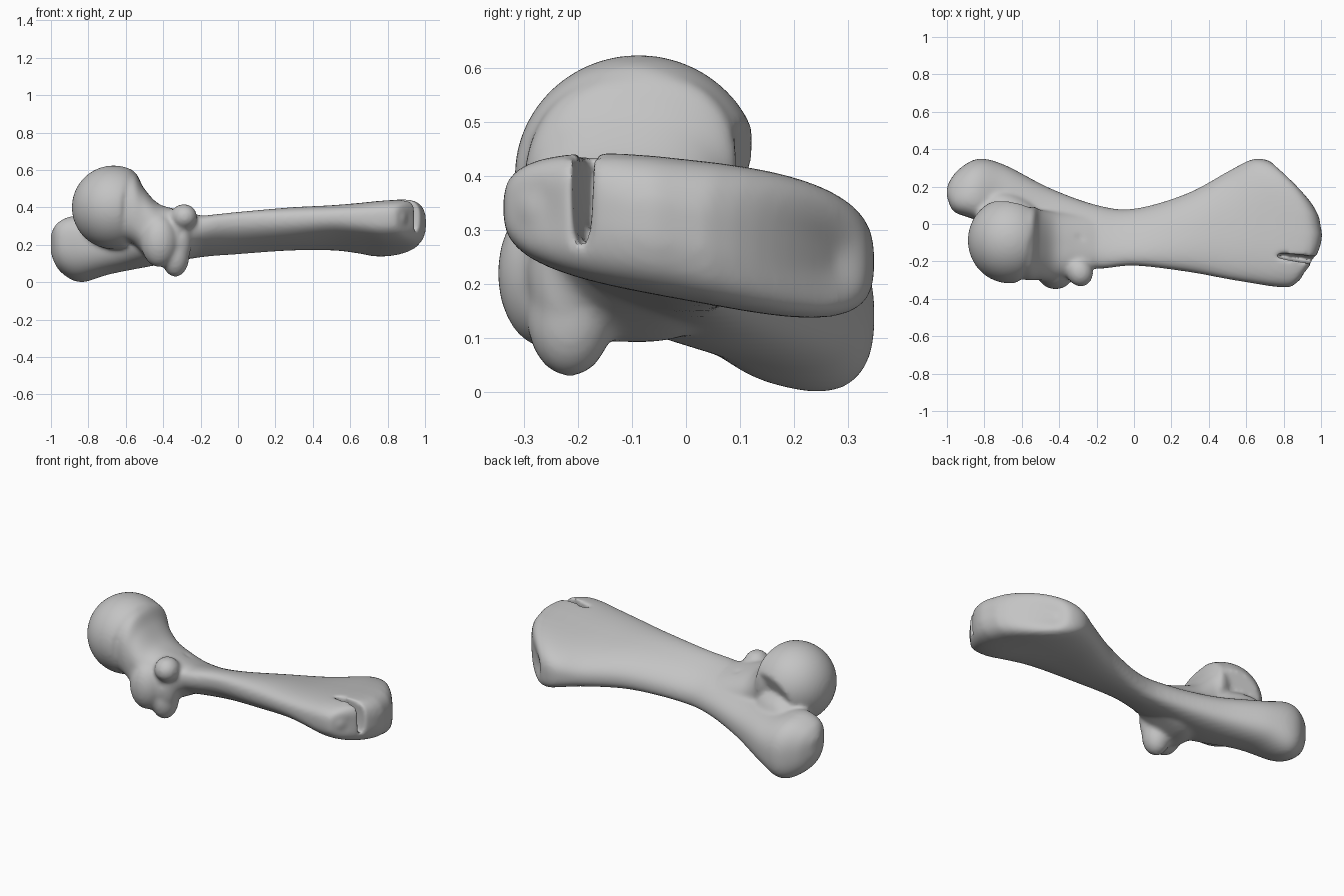
import bpy, bmesh, math
from mathutils import Vector, Matrix

if "Cube" in bpy.data.objects:
    bpy.data.objects.remove(bpy.data.objects["Cube"])

bone_grey = bpy.data.materials.new("bone_grey")
bone_grey.use_nodes = True
colour = (0.55, 0.55, 0.55, 1)
bone_grey.diffuse_color = colour
bone_grey.node_tree.nodes["Principled BSDF"].inputs["Base Color"].default_value = colour

SIDES, STEPS = 48, 6


def spow(v, p):
    return math.copysign(abs(v) ** p, v)


def catmull(p, q, r, s, t):
    return [0.5 * (2 * b + (c - a) * t + (2 * a - 5 * b + 4 * c - d) * t * t
                   + (3 * b - a - 3 * c + d) * t ** 3) for a, b, c, d in zip(p, q, r, s)]


def loft(bm, stations):
    """Skin flattened rings: front edge x,y,z,half height, back edge x,y,z,half height, bow, roundness."""
    n = len(stations)
    rows = []
    for i in range(n - 1):
        quad = [stations[max(0, min(n - 1, i + k))] for k in (-1, 0, 1, 2)]
        rows += [catmull(*quad, k / STEPS) for k in range(STEPS)]
    rows.append(stations[-1])
    rings = []
    for r in rows:
        a, b = Vector(r[0:3]), Vector(r[4:7])
        ring = []
        for k in range(SIDES):
            ang = 2 * math.pi * (k + 0.5) / SIDES
            u, v = spow(math.cos(ang), r[9]), spow(math.sin(ang), r[9])
            f = (u + 1) / 2
            p = a.lerp(b, f)
            p.z += v * (r[3] + (r[7] - r[3]) * f)
            # The bow pushes the middle outwards and slightly up
            p += Vector((1, 0, 0.08)) * r[8] * (1 - u * u)
            ring.append(bm.verts.new(p))
        rings.append(ring)
    faces = []
    for ring in (rings[0], rings[-1]):
        # Ladder of quads closes each end, following its bow
        for k in range(SIDES // 2 - 1):
            quad = (ring[k], ring[k + 1], ring[SIDES - 2 - k], ring[SIDES - 1 - k])
            faces.append(bm.faces.new(quad))
    for p, q in zip(rings, rings[1:]):
        for k in range(SIDES):
            m = (k + 1) % SIDES
            faces.append(bm.faces.new((p[k], p[m], q[m], q[k])))
    bmesh.ops.recalc_face_normals(bm, faces=faces)


def ellipsoid(bm, centre, radii, turn=0.0):
    mat = Matrix.Translation(centre) @ Matrix.Rotation(turn, 4, 'Z') @ Matrix.Diagonal((*radii, 1))
    bmesh.ops.create_uvsphere(bm, u_segments=40, v_segments=24, radius=1, matrix=mat)


def make_object(name, bm):
    mesh = bpy.data.meshes.new(name)
    bm.to_mesh(mesh)
    bm.free()
    ob = bpy.data.objects.new(name, mesh)
    bpy.context.collection.objects.link(ob)
    return ob


# Rounded joint head, cut off where the neck begins and undercut at the back
bm = bmesh.new()
ellipsoid(bm, (-0.665, -0.088, 0.4), (0.224, 0.23, 0.224))
for point, normal in (((-0.55, -0.05, 0.6), (1, -0.22, -0.07)),
                      ((-0.66, 0.122, 0.49), (0.25, 0.9, -0.34))):
    cut = bmesh.ops.bisect_plane(bm, geom=bm.verts[:] + bm.edges[:] + bm.faces[:],
                                 plane_co=point, plane_no=normal, clear_outer=True)
    rim = [e for e in cut["geom_cut"] if isinstance(e, bmesh.types.BMEdge)]
    bmesh.ops.contextual_create(bm, geom=rim)

# Shaft, tilted with its front edge high, from the rear knob to the broad end joint
loft(bm, [
    (-0.992, 0.12, 0.22, 0.05, -0.98, 0.24, 0.19, 0.05, -0.015, 0.85),
    (-0.962, 0.065, 0.22, 0.125, -0.932, 0.297, 0.16, 0.125, -0.01, 0.8),
    (-0.87, 0.03, 0.215, 0.17, -0.83, 0.349, 0.14, 0.17, 0, 0.8),
    (-0.68, -0.04, 0.205, 0.13, -0.69, 0.315, 0.155, 0.135, 0, 0.8),
    (-0.45, -0.22, 0.25, 0.11, -0.45, 0.192, 0.17, 0.11, 0, 0.8),
    (-0.2, -0.24, 0.30, 0.088, -0.2, 0.102, 0.19, 0.093, 0, 0.85),
    (0, -0.223, 0.325, 0.088, 0, 0.082, 0.20, 0.088, 0, 0.85),
    (0.28, -0.255, 0.335, 0.098, 0.28, 0.162, 0.235, 0.10, 0, 0.85),
    (0.5, -0.295, 0.345, 0.098, 0.5, 0.28, 0.24, 0.105, 0, 0.8),
    (0.64, -0.318, 0.343, 0.105, 0.61, 0.338, 0.243, 0.125, 0.04, 0.7),
    (0.75, -0.335, 0.34, 0.117, 0.67, 0.349, 0.24, 0.142, 0.10, 0.65),
    (0.83, -0.338, 0.342, 0.112, 0.725, 0.337, 0.24, 0.138, 0.15, 0.65),
    (0.858, -0.322, 0.342, 0.08, 0.75, 0.312, 0.24, 0.105, 0.177, 0.65),
    (0.867, -0.30, 0.342, 0.03, 0.765, 0.28, 0.245, 0.045, 0.187, 0.65),
])

# Neck flaring up to the rim of the head
loft(bm, [
    (-0.68, -0.28, 0.39, 0.17, -0.64, 0.06, 0.42, 0.16, 0, 0.85),
    (-0.57, -0.30, 0.375, 0.20, -0.545, 0.095, 0.425, 0.175, 0, 0.85),
    (-0.51, -0.30, 0.32, 0.185, -0.5, 0.075, 0.34, 0.165, 0, 0.8),
    (-0.43, -0.31, 0.26, 0.165, -0.43, 0.07, 0.26, 0.16, 0, 0.8),
    (-0.34, -0.285, 0.27, 0.145, -0.34, 0.07, 0.22, 0.14, 0, 0.8),
    (-0.2, -0.235, 0.30, 0.085, -0.2, 0.06, 0.21, 0.09, 0, 0.8),
])

# Web of bone between the head and the rear knob
ellipsoid(bm, (-0.64, 0.045, 0.26), (0.2, 0.11, 0.13), -0.5)

# Small lobe at the front of the end joint
ellipsoid(bm, (0.825, -0.26, 0.342), (0.08, 0.065, 0.075))

# Lower knob and muscle ridges on the front
ellipsoid(bm, (-0.335, -0.215, 0.14), (0.075, 0.08, 0.112))
ellipsoid(bm, (-0.42, -0.255, 0.22), (0.10, 0.094, 0.14))
ellipsoid(bm, (-0.29, -0.258, 0.35), (0.07, 0.078, 0.068), 0.4)
ellipsoid(bm, (-0.32, -0.225, 0.24), (0.075, 0.07, 0.16))
bone = make_object("bone", bm)

# Hollows: cleft in the end joint, scoop in the ridge, pit by the neck
bm = bmesh.new()
ellipsoid(bm, (0.9, -0.185, 0.375), (0.17, 0.02, 0.115), -0.13)
ellipsoid(bm, (-0.30, -0.345, 0.26), (0.04, 0.06, 0.05))
ellipsoid(bm, (-0.27, -0.07, 0.39), (0.06, 0.035, 0.035), -0.4)
hollows = make_object("hollow_cutter", bm)
hollows.hide_render = True

# Fuse all parts into one skin, carve the hollows and soften the joins
fuse = bone.modifiers.new("fuse", 'REMESH')
fuse.mode, fuse.voxel_size = 'VOXEL', 0.011
carve = bone.modifiers.new("carve", 'BOOLEAN')
carve.operation, carve.object = 'DIFFERENCE', hollows
refuse = bone.modifiers.new("refuse", 'REMESH')
refuse.mode, refuse.voxel_size = 'VOXEL', 0.01
soften = bone.modifiers.new("soften", 'SMOOTH')
soften.factor, soften.iterations = 0.5, 11
bpy.context.view_layer.objects.active = bone
for ob in bpy.context.selected_objects:
    ob.select_set(False)
bone.select_set(True)
for name in [m.name for m in bone.modifiers]:
    bpy.ops.object.modifier_apply(modifier=name)
bpy.data.objects.remove(hollows)
bone.data.materials.clear()
bone.data.materials.append(bone_grey)
bpy.ops.object.shade_smooth_by_angle(angle=math.radians(50))
